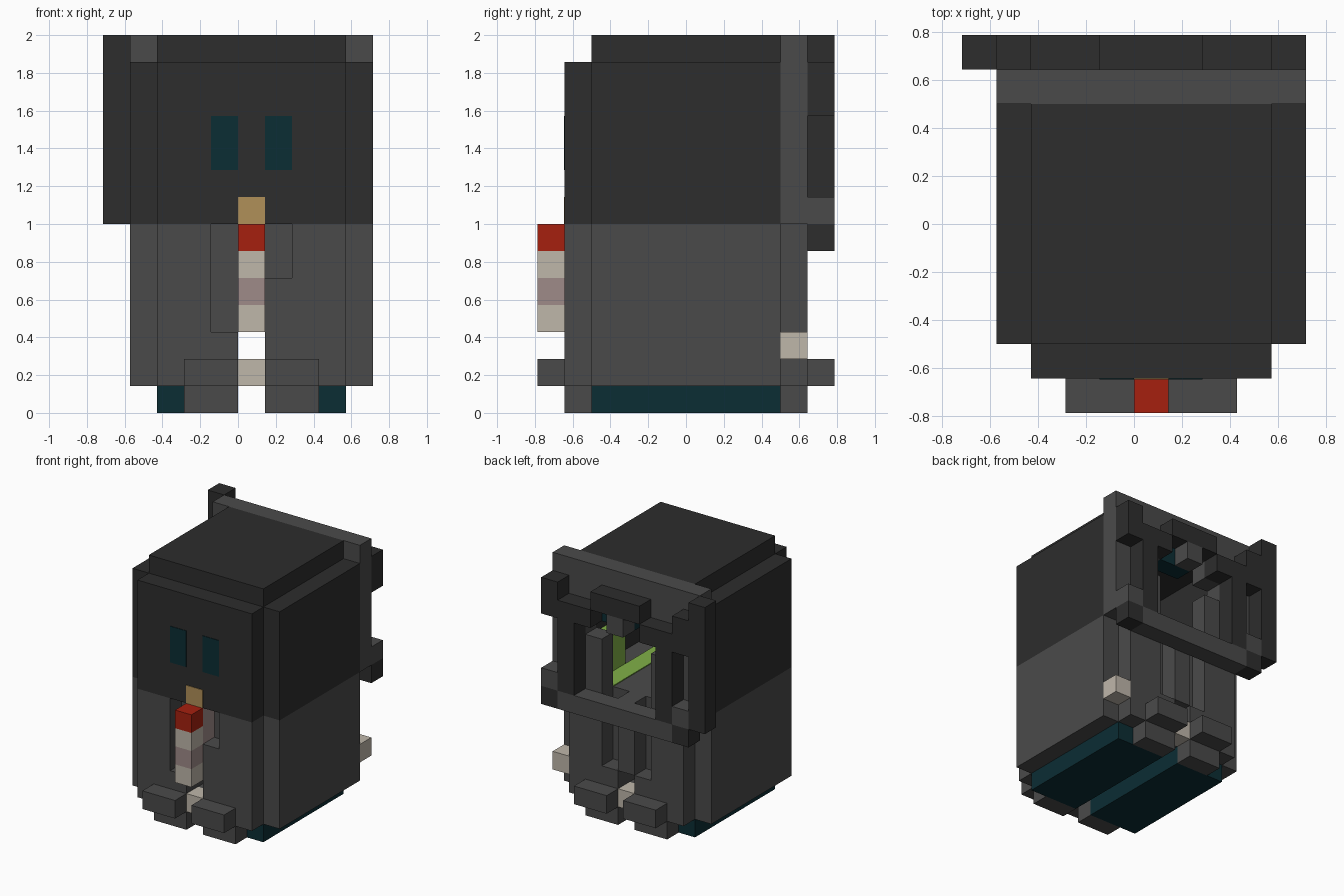
import bpy
import bmesh
from mathutils import Vector

cube = bpy.data.objects.get("Cube")
if cube:
    bpy.data.objects.remove(cube, do_unlink=True)

UNIT = 1 / 7  # one block


def material(name, hex_code):
    def linear(c):
        return c / 12.92 if c <= 0.04045 else ((c + 0.055) / 1.055) ** 2.4
    rgb = [linear(v / 255) for v in bytes.fromhex(hex_code)]
    mat = bpy.data.materials.new(name)
    mat.use_nodes = True
    mat.diffuse_color = (*rgb, 1)
    mat.node_tree.nodes["Principled BSDF"].inputs["Base Color"].default_value = (*rgb, 1)
    return mat


CHARCOAL = material("charcoal", "2d2d2d")
GREY = material("grey", "4a4a4a")
TEAL = material("dark teal", "0b2d34")
TAN = material("tan", "b09058")
RED = material("red", "a6200f")
CREAM = material("cream", "bfb7aa")
MAUVE = material("mauve", "9f8b89")
GREEN = material("green", "80b048")


def box(name, mat, x, y, z):
    """Box spanning three (low, high) ranges, measured in blocks."""
    bm = bmesh.new()
    bmesh.ops.create_cube(bm, size=1)
    spans = (x, y, z)
    for v in bm.verts:
        v.co = Vector([(a + b) / 2 + c * (b - a) for (a, b), c in zip(spans, v.co)]) * UNIT
    mesh = bpy.data.meshes.new(name)
    bm.to_mesh(mesh)
    bm.free()
    mesh.materials.append(mat)
    obj = bpy.data.objects.new(name, mesh)
    bpy.context.collection.objects.link(obj)
    return obj


def pair(name, mat, x, y, z):
    """Box and its mirror image about the middle block column."""
    box("left_" + name, mat, x, y, z)
    box("right_" + name, mat, (1 - x[1], 1 - x[0]), y, z)


MID = (0, 1)
CORE = (-3.5, 3.5)
FRONT = (-4.5, -3.5)
BACK = (3.5, 4.5)
FRONT_OUTER = (-5.5, -4.5)
BACK_OUTER = (4.5, 5.5)
LOWER = (1, 7)
UPPER = (7, 13)

# Lower body, with a narrow passage through the middle
pair("body_half", GREY, (1, 5), CORE, LOWER)
box("body_middle", GREY, MID, CORE, (3, 7))
box("body_underside", GREY, MID, CORE, (1, 2))
pair("front_panel", GREY, (2, 4), FRONT, LOWER)
box("left_front_recess_sill", GREY, (1, 2), FRONT, (1, 5))
box("right_front_recess_sill", GREY, (-1, 0), FRONT, (1, 3))
pair("back_panel", GREY, (2, 4), BACK, LOWER)
pair("back_recess_sill", GREY, (1, 2), BACK, (1, 3))
box("back_rib", GREY, MID, BACK, (3, 7))

# Feet, toes and soles
pair("sole", TEAL, (1, 4), CORE, (0, 1))
for label, inner, outer in (("front", FRONT, FRONT_OUTER), ("back", BACK, BACK_OUTER)):
    pair(label + "_foot", GREY, (1, 3), inner, (0, 1))
    pair(label + "_toe", GREY, (1, 3), outer, (1, 2))
    box(label + "_foot_bridge", CREAM, MID, inner, (1, 2))
box("side_nub", CREAM, (4, 5), BACK, (2, 3))

# Striped front post
for i, mat in enumerate((CREAM, MAUVE, CREAM, RED)):
    box("post_band", mat, MID, FRONT_OUTER, (3 + i, 4 + i))
box("post_backing", MAUVE, MID, FRONT, (3, 7))

# Hollow head
pair("head_side", CHARCOAL, (4, 5), CORE, UPPER)
box("head_front", CHARCOAL, (-3, 4), FRONT, UPPER)
box("head_top", CHARCOAL, (-3, 4), CORE, (13, 14))
face_skin = (-4.53, -4.5)
pair("eye", TEAL, (1, 2), face_skin, (9, 11))
box("beak", TAN, MID, face_skin, (7, 8))

# Back wall around the window
pair("back_wall", GREY, (3, 5), BACK, (7, 14))
box("back_wall_lintel", GREY, (-2, 3), BACK, (12, 14))
pair("lintel_corner", GREY, (2, 3), BACK, (11, 12))
pair("window_pillar", GREY, (2, 3), BACK, (7, 10))
box("window_glass", TEAL, (0, 2), BACK, (11, 12))

# Window surround
box("window_ledge", GREY, (-3, 4), BACK_OUTER, (6, 7))
pair("surround_post", CHARCOAL, (3, 4), BACK_OUTER, (7, 11))
pair("surround_shoulder", CHARCOAL, (2, 4), BACK_OUTER, (11, 12))
box("surround_crown", CHARCOAL, (-1, 2), BACK_OUTER, (12, 13))
box("surround_keystone", GREY, MID, BACK_OUTER, (11, 12))
pair("upper_bracket", CHARCOAL, (4, 5), BACK_OUTER, (11, 13))
pair("lower_bracket", GREY, (4, 5), BACK_OUTER, (7, 8))
pair("lower_bracket_foot", CHARCOAL, (4, 5), BACK_OUTER, (6, 7))
box("tall_side_post", CHARCOAL, (-5, -4), BACK_OUTER, (7, 14))

# Green growth inside the head
pair("green_floor_strip", GREEN, (2, 3), CORE, (7, 7.05))
pair("green_clump", GREEN, (3, 4), (1, 3), (7, 9))
